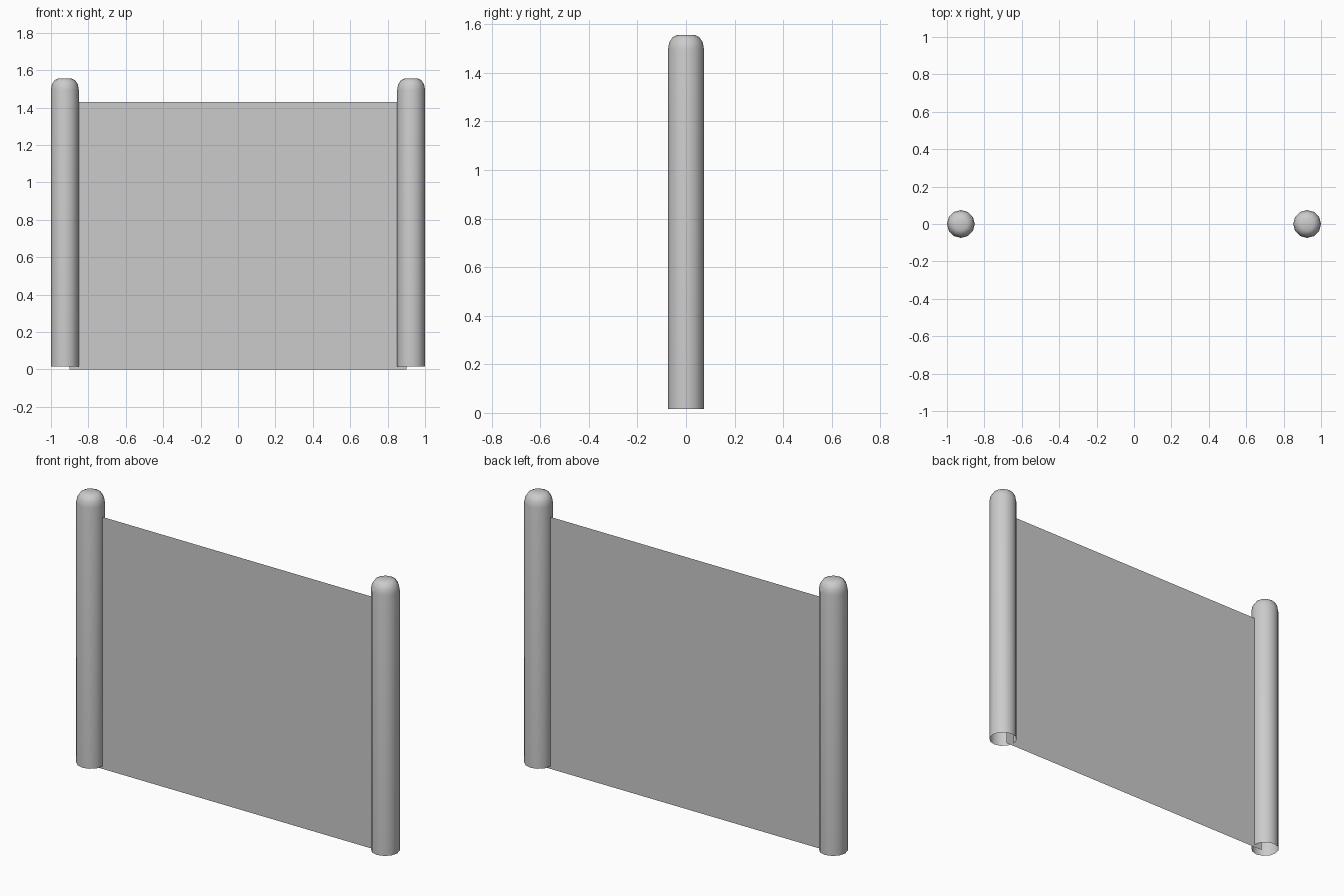
import bpy, bmesh
from math import cos, sin, pi, radians

if "Cube" in bpy.data.objects:
    bpy.data.objects.remove(bpy.data.objects["Cube"])

SIDES = 12


def make_object(name, bm):
    bmesh.ops.recalc_face_normals(bm, faces=bm.faces)
    mesh = bpy.data.meshes.new(name)
    bm.to_mesh(mesh)
    bm.free()
    ob = bpy.data.objects.new(name, mesh)
    bpy.context.collection.objects.link(ob)
    return ob


def post(name, x):
    # Open-bottomed tube with a rounded cap, built from profile rings
    profile = [(0.0745, 0.015), (0.0745, 1.495), (0.069, 1.525),
               (0.055, 1.546), (0.035, 1.556)]
    bm = bmesh.new()
    rings = [[bm.verts.new((x + r * cos(2 * pi * i / SIDES),
                            r * sin(2 * pi * i / SIDES), z))
              for i in range(SIDES)] for r, z in profile]
    for low, high in zip(rings, rings[1:]):
        for i in range(SIDES):
            j = (i + 1) % SIDES
            bm.faces.new((low[i], low[j], high[j], high[i]))
    bm.faces.new(rings[-1])
    ob = make_object(name, bm)
    bpy.ops.object.select_all(action='DESELECT')
    ob.select_set(True)
    bpy.context.view_layer.objects.active = ob
    bpy.ops.object.shade_smooth_by_angle(angle=radians(50))


# Two posts
post("left_post", -0.9255)
post("right_post", 0.9255)

# Thin single-sheet panel reaching inside the posts
bm = bmesh.new()
bm.faces.new([bm.verts.new(p) for p in
              ((-0.9, 0, 0), (0.9, 0, 0), (0.9, 0, 1.43), (-0.9, 0, 1.43))])
make_object("panel", bm)
